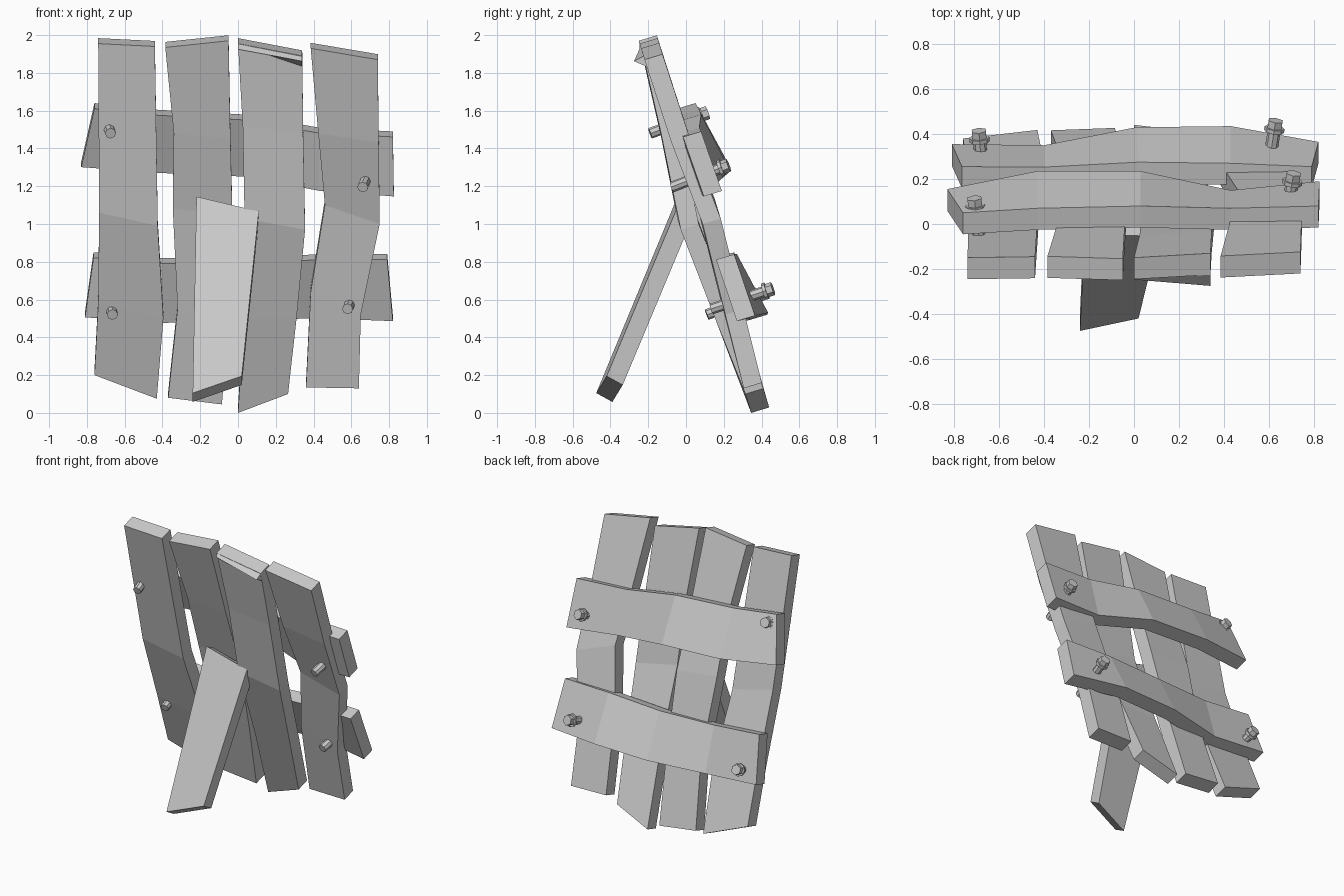
import bpy, bmesh
from mathutils import Vector

if "Cube" in bpy.data.objects:
    bpy.data.objects.remove(bpy.data.objects["Cube"])

N = Vector((0, 0.957, 0.29))  # normal of the leaning wall, pointing back


def finish(name, bm):
    bmesh.ops.recalc_face_normals(bm, faces=bm.faces)
    me = bpy.data.meshes.new(name)
    bm.to_mesh(me)
    bm.free()
    ob = bpy.data.objects.new(name, me)
    bpy.context.collection.objects.link(ob)
    return ob


def loft(name, rings):
    """Skin equal-length rings of points and cap both ends."""
    bm = bmesh.new()
    rows = [[bm.verts.new(p) for p in r] for r in rings]
    n = len(rows[0])
    for a, b in zip(rows, rows[1:]):
        for i in range(n):
            j = (i + 1) % n
            bm.faces.new((a[i], a[j], b[j], b[i]))
    bm.faces.new(rows[0][::-1])
    bm.faces.new(rows[-1])
    return finish(name, bm)


def front_y(z):
    return 0.345 - 0.302 * z


# Upright planks: levels of (left x, left z, right x, right z, bow in y)
planks = [
    [(-.76, .20, -.43, .075, 0), (-.74, .58, -.395, .50, -.035),
     (-.735, 1.06, -.425, .99, -.065), (-.74, 1.955, -.44, 1.94, 0)],
    [(-.37, .08, -.085, .045, 0), (-.32, .55, -.05, .52, .01),
     (-.345, 1.08, -.03, 1.05, .025), (-.34, 1.48, -.04, 1.45, .01),
     (-.385, 1.935, -.05, 1.97, 0)],
    [(0, 0, .265, .10, 0), (.03, .50, .31, .50, -.04),
     (.035, 1.03, .355, .97, -.08), (.025, 1.52, .345, 1.48, -.03),
     (0, 1.955, .34, 1.89, 0)],
    [(.36, .135, .64, .13, 0), (.385, .64, .65, .52, .02),
     (.46, 1.10, .75, 1.0, .045), (.425, 1.48, .745, 1.43, .01),
     (.385, 1.93, .74, 1.87, 0)],
]
for k, levels in enumerate(planks):
    rings = []
    for xl, zl, xr, zr, off in levels:
        a = Vector((xl, front_y(zl) + off, zl))
        b = Vector((xr, front_y(zr) + off, zr))
        rings.append((a, b, b + N * .1, a + N * .1))
    loft(f"plank_{k + 1}", rings)

# Split sliver at the top of the third plank
loft("plank_splinter", [
    [(0, -.247, 1.925), (0, -.245, 1.954), (0, -.2, 1.93)],
    [(.34, -.275, 1.862), (.34, -.225, 1.889), (.34, -.18, 1.82)],
])

# Cross rails: stations of (top x, bottom x, top z, bottom z, top y, bottom y) on the back face
rails = {
    "upper_rail": [(-.76, -.83, 1.64, 1.33, .05, .155), (-.43, -.43, 1.605, 1.30, .07, .235),
                   (.03, .03, 1.58, 1.28, .08, .235), (.43, .43, 1.51, 1.205, .07, .15),
                   (.82, .825, 1.49, 1.175, .08, .19)],
    "lower_rail": [(-.765, -.81, .85, .535, .255, .355), (-.4, -.4, .82, .505, .253, .35),
                   (.02, .01, .82, .52, .275, .43), (.43, .43, .84, .53, .27, .435),
                   (.79, .82, .84, .515, .255, .365)],
}
for name, stations in rails.items():
    rings = []
    for xt, xb, zt, zb, yt, yb in stations:
        t, b = Vector((xt, yt, zt)), Vector((xb, yb, zb))
        rings.append((t, b, b - N * .1, t - N * .1))
    loft(name, rings)

# Prop board on the front side
back = Vector((0, .085, -.047))
pts = [[Vector((-.24, -.475, .105)), Vector((.02, -.42, .195))],
       [Vector((-.22, -.045, 1.145)), Vector((.11, -.055, 1.067))]]
loft("prop_board", [(a, b, b + back, a + back) for a, b in pts])


# Bolts through planks and rails: shaft, flange and six-sided head in one piece
def bolt(name, front, rear):
    front, rear = Vector(front), Vector(rear)
    d = (rear - front).normalized()
    length = (rear - front).length
    rot = d.to_track_quat('Z', 'Y').to_matrix().to_4x4()
    bm = bmesh.new()
    for r, start, end, seg in ((.029, 0, length - .03, 8),
                               (.045, length - .052, length - .034, 8),
                               (.036, length - .04, length, 6)):
        res = bmesh.ops.create_cone(bm, cap_ends=True, segments=seg, radius1=r, radius2=r,
                                    depth=end - start)
        bmesh.ops.transform(bm, matrix=rot, verts=res["verts"])
        bmesh.ops.translate(bm, vec=front + d * (start + end) / 2, verts=res["verts"])
    finish(name, bm)


bolt("bolt_upper_left", (-.675, -.19, 1.48), (-.71, .115, 1.59))
bolt("bolt_upper_right", (.66, -.075, 1.195), (.71, .225, 1.312))
bolt("bolt_lower_left", (-.665, .11, .52), (-.69, .415, .635))
bolt("bolt_lower_right", (.58, .135, .55), (.63, .46, .658))
